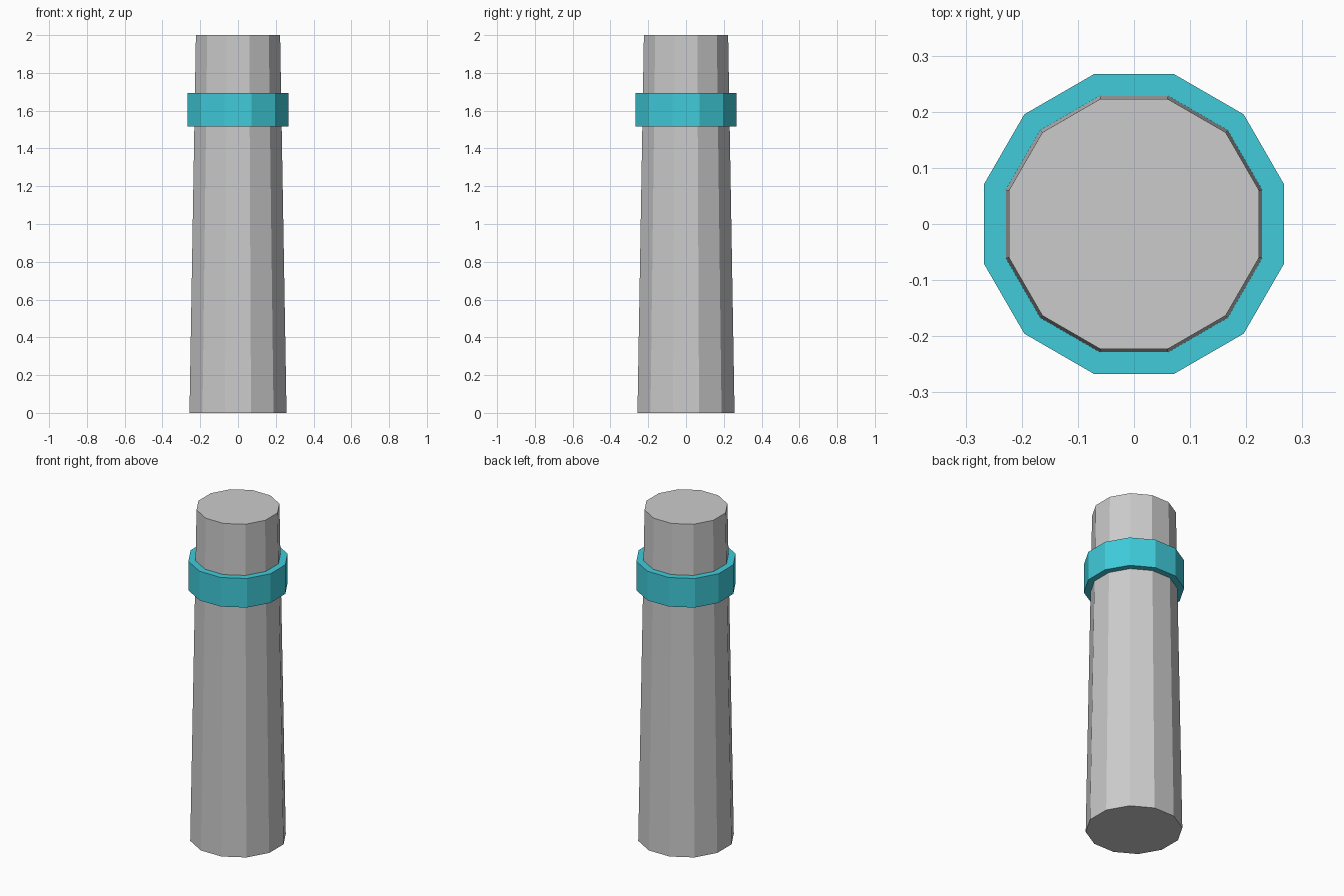
import bpy
from math import cos, pi, radians

if "Cube" in bpy.data.objects:
    bpy.data.objects.remove(bpy.data.objects["Cube"])

SIDES = 12


def prism(name, apothem_bottom, apothem_top, z0, z1):
    """Flat-shaded twelve-sided (tapered) prism with flats facing the axes."""
    k = 1 / cos(pi / SIDES)
    bpy.ops.mesh.primitive_cone_add(
        vertices=SIDES, radius1=apothem_bottom * k, radius2=apothem_top * k,
        depth=z1 - z0, location=(0, 0, (z0 + z1) / 2),
        rotation=(0, 0, radians(180 / SIDES)))
    obj = bpy.context.object
    obj.name = name
    return obj


# Tapered post
prism("post", 0.257, 0.223, 0.0, 2.0)

# Coloured band around the upper part
band = prism("band", 0.267, 0.267, 1.517, 1.693)
cyan = bpy.data.materials.new("cyan")
cyan.diffuse_color = (0.05, 0.6, 0.7, 1)
cyan.use_nodes = True
cyan.node_tree.nodes["Principled BSDF"].inputs["Base Color"].default_value = cyan.diffuse_color
band.data.materials.append(cyan)
